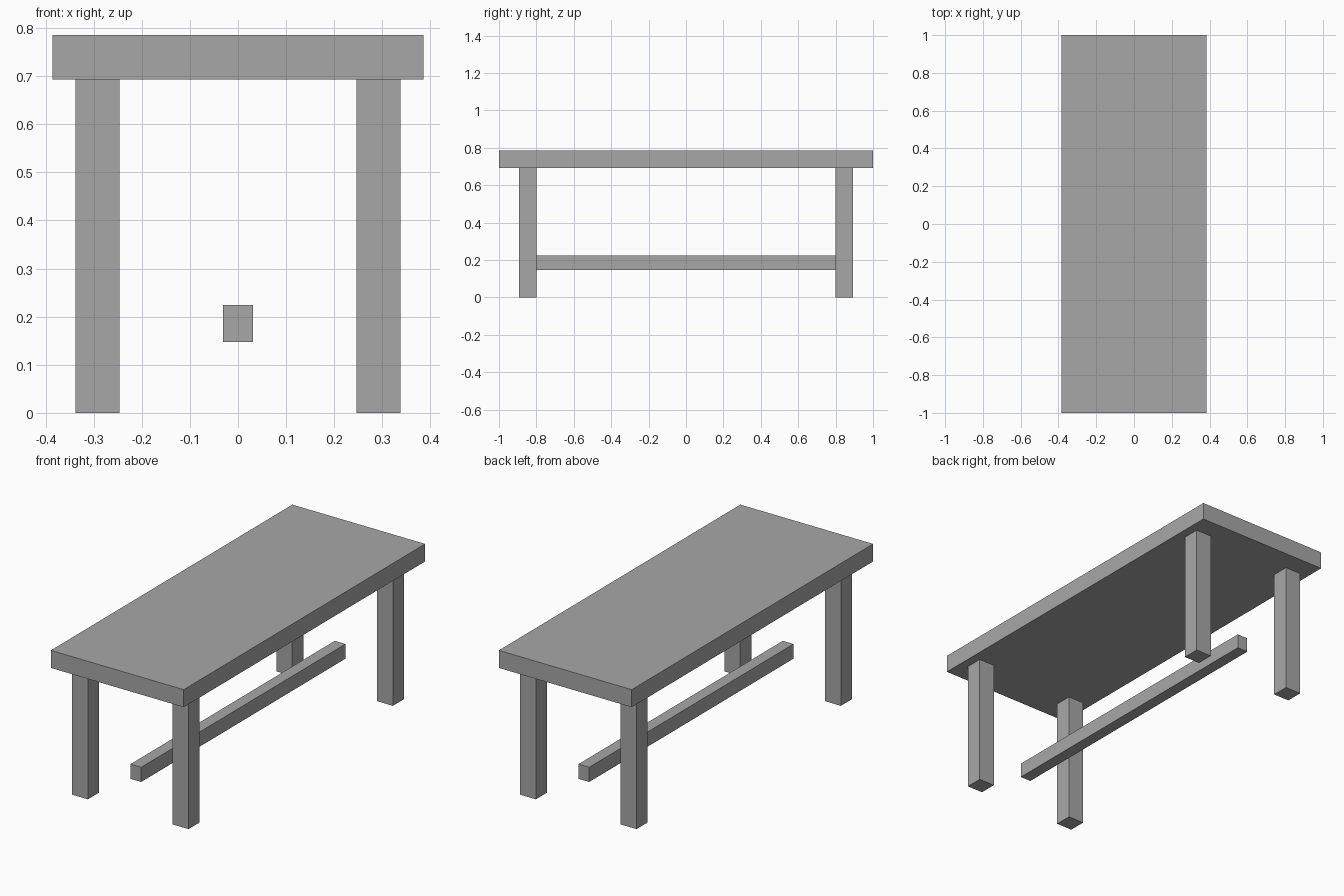
import bpy

if "Cube" in bpy.data.objects:
    bpy.data.objects.remove(bpy.data.objects["Cube"], do_unlink=True)

GREY = (0.39, 0.39, 0.39, 1)
grey = bpy.data.materials.new("plain grey")
grey.use_nodes = True
grey.diffuse_color = GREY
grey.node_tree.nodes["Principled BSDF"].inputs["Base Color"].default_value = GREY


def box(name, centre, size):
    """Add a flat-shaded box with real dimensions."""
    bpy.ops.mesh.primitive_cube_add(size=1, location=centre)
    ob = bpy.context.object
    ob.name = name
    ob.scale = size
    bpy.ops.object.transform_apply(location=False, rotation=False, scale=True)
    ob.data.materials.append(grey)
    return ob


TOP, UNDERSIDE = 0.785, 0.693
LEG_X, LEG_Y, LEG_SIZE = 0.292, 0.846, 0.092

# Thick table top
box("table_top", (0, 0, (TOP + UNDERSIDE) / 2), (0.77, 2, TOP - UNDERSIDE))

# Four square legs
for end, sy in (("front", -1), ("back", 1)):
    for side, sx in (("right", -1), ("left", 1)):
        box(f"{end}_{side}_leg", (sx * LEG_X, sy * LEG_Y, UNDERSIDE / 2),
            (LEG_SIZE, LEG_SIZE, UNDERSIDE))

# Central stretcher bar, running between the leg centre lines
box("stretcher_bar", (0, 0, 0.186), (0.062, 2 * LEG_Y, 0.077))
